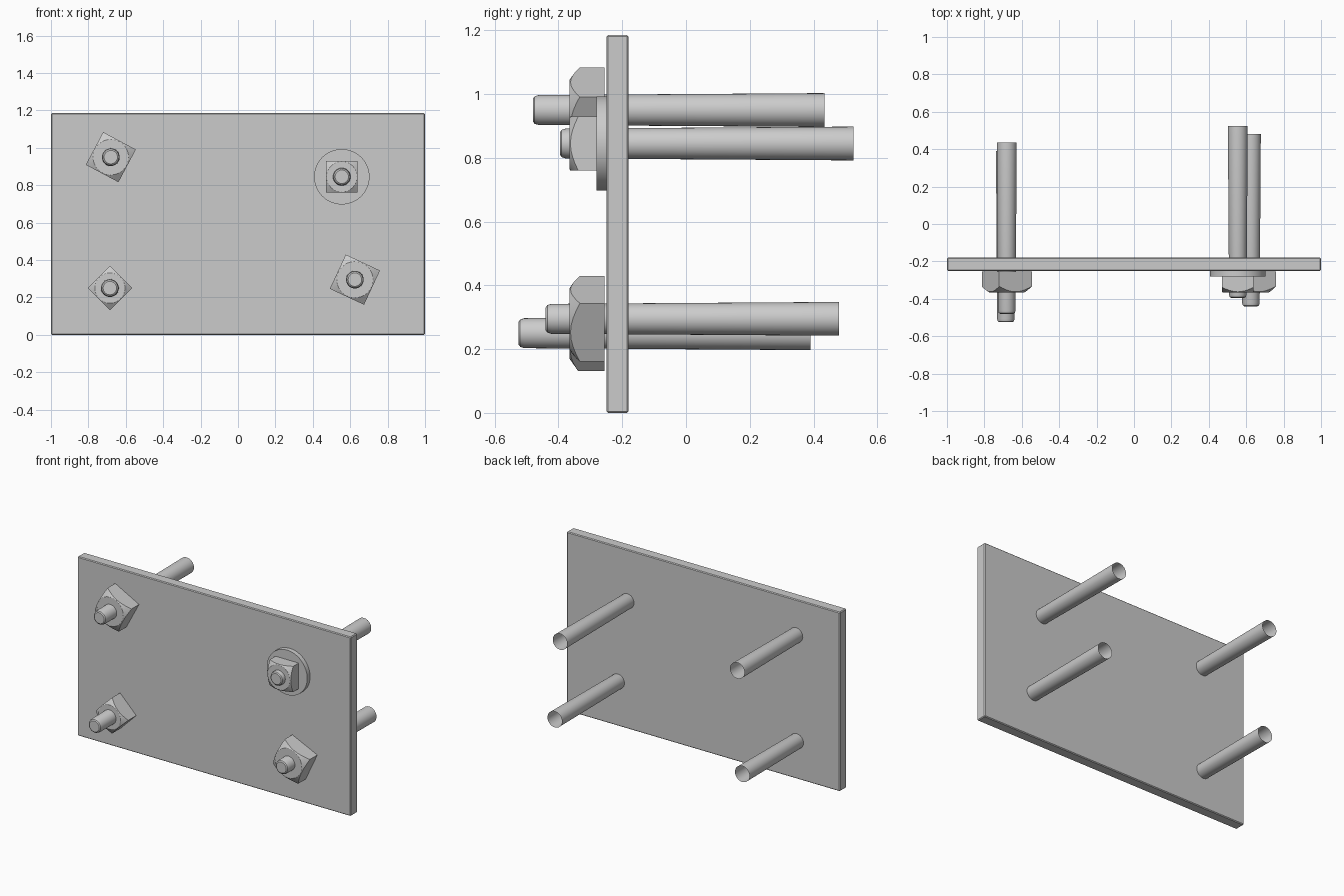
import bpy, bmesh
from math import sin, cos, pi, radians, hypot

cube = bpy.data.objects.get("Cube")
if cube:
    bpy.data.objects.remove(cube, do_unlink=True)

steel = bpy.data.materials.new("grey_steel")
steel.use_nodes = True
grey = (0.6, 0.6, 0.6, 1)
steel.diffuse_color = grey
steel.node_tree.nodes["Principled BSDF"].inputs["Base Color"].default_value = grey

PLATE_FRONT, PLATE_BACK, HEIGHT = -0.25, -0.18, 1.185


def finish(name, bm, location, angle=30):
    """Turn a bmesh into a smooth-by-angle object."""
    bmesh.ops.recalc_face_normals(bm, faces=bm.faces)
    mesh = bpy.data.meshes.new(name)
    bm.to_mesh(mesh)
    bm.free()
    mesh.materials.append(steel)
    obj = bpy.data.objects.new(name, mesh)
    bpy.context.collection.objects.link(obj)
    obj.location = location
    bpy.ops.object.select_all(action="DESELECT")
    obj.select_set(True)
    bpy.context.view_layer.objects.active = obj
    bpy.ops.object.shade_smooth_by_angle(angle=radians(angle))
    return obj


def skin(rings, cap_back=True):
    """Bridge closed rings of points, ordered front to back."""
    bm = bmesh.new()
    loops = [[bm.verts.new(p) for p in ring] for ring in rings]
    for a, b in zip(loops, loops[1:]):
        for i in range(len(a)):
            j = (i + 1) % len(a)
            bm.faces.new((a[i], a[j], b[j], b[i]))
    bm.faces.new(loops[0])
    if cap_back:
        bm.faces.new(loops[-1])
    return bm


def circle(r, y, n=32):
    return [(r * cos(2 * pi * i / n), y, r * sin(2 * pi * i / n)) for i in range(n)]


def make_bolt(name, x, z, front, back):
    # Rounded tip, slightly flared shank, open rear end
    rings = [circle(0.036, front), circle(0.043, front + 0.005),
             circle(0.047, front + 0.018), circle(0.053, back)]
    finish(name, skin(rings, cap_back=False), (x, 0, z))


def make_nut(name, x, z, half, turn):
    # Square nut whose front corners are turned down to a round face
    front, back, per_side = -0.365, -0.255, 8
    square = []
    for side in range(4):
        c, s = cos(side * pi / 2 + turn), sin(side * pi / 2 + turn)
        for i in range(per_side):
            t = half * (2 * i / per_side - 1)
            square.append((half * c - t * s, half * s + t * c))
    face, shoulder, base = [], [], []
    for px, pz in square:
        r = hypot(px, pz)
        k = 0.96 * half / r
        face.append((px * k, front, pz * k))
        shoulder.append((px, front + 0.7 * r * (1 - k), pz))
        base.append((px, back, pz))
    finish(name, skin([face, shoulder, base]), (x, 0, z))


# Plate with finely softened edges
bm = bmesh.new()
bmesh.ops.create_cube(bm, size=1)
bmesh.ops.scale(bm, vec=(2, PLATE_BACK - PLATE_FRONT, HEIGHT), verts=bm.verts)
bmesh.ops.bevel(bm, geom=bm.edges[:], offset=0.005, segments=1, affect="EDGES")
finish("plate", bm, (0, (PLATE_FRONT + PLATE_BACK) / 2, HEIGHT / 2))

# Bolts and nuts: x, z, bolt front, bolt back, nut half width, nut turn
fasteners = {
    "upper_right": (-0.68, 0.95, -0.48, 0.435, 0.099, -28),
    "lower_right": (-0.685, 0.25, -0.525, 0.39, 0.084, 45),
    "upper_left": (0.555, 0.845, -0.395, 0.525, 0.085, 0),
    "lower_left": (0.625, 0.295, -0.44, 0.48, 0.101, -25),
}
for place, (x, z, front, back, half, turn) in fasteners.items():
    make_bolt(place + "_bolt", x, z, front, back)
    make_nut(place + "_nut", x, z, half, radians(turn))

# Single round washer
washer = skin([circle(0.148, -0.28, 48), circle(0.148, PLATE_FRONT, 48)])
finish("upper_left_washer", washer, (0.555, 0, 0.845))
